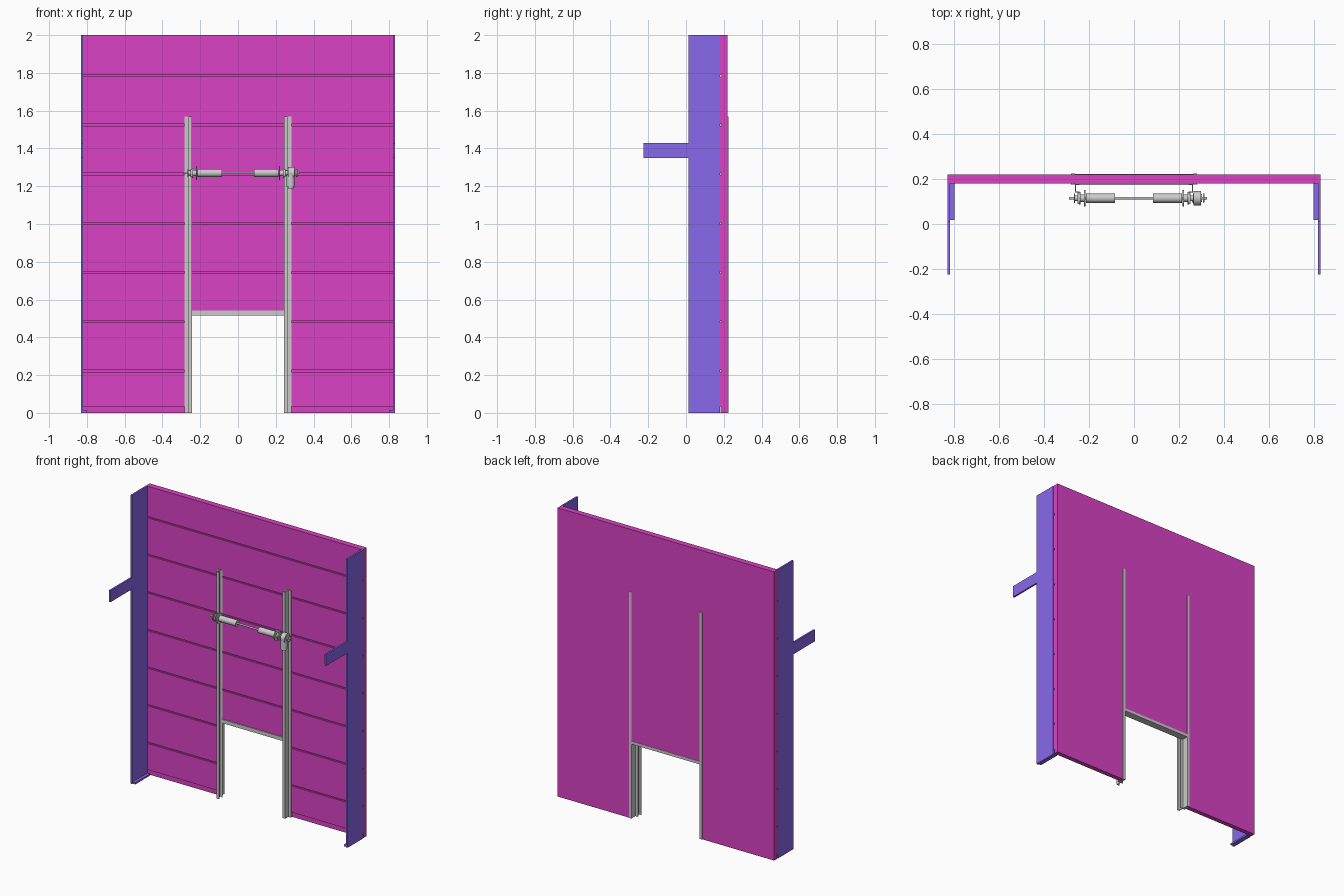
import bpy, bmesh, math
from mathutils import Matrix, Vector

if "Cube" in bpy.data.objects:
    bpy.data.objects.remove(bpy.data.objects["Cube"])


def material(name, rgb):
    m = bpy.data.materials.new(name)
    m.diffuse_color = (*rgb, 1)
    m.use_nodes = True
    m.node_tree.nodes["Principled BSDF"].inputs["Base Color"].default_value = m.diffuse_color
    return m


MAGENTA = material("magenta", (0.70, 0.055, 0.55))
BLUE = material("blue", (0.25, 0.14, 0.83))


def finish(name, bm, mat=None, smooth=False):
    me = bpy.data.meshes.new(name)
    bm.to_mesh(me)
    bm.free()
    ob = bpy.data.objects.new(name, me)
    bpy.context.collection.objects.link(ob)
    if mat:
        me.materials.append(mat)
    if smooth:
        bpy.ops.object.select_all(action='DESELECT')
        ob.select_set(True)
        bpy.context.view_layer.objects.active = ob
        bpy.ops.object.shade_smooth_by_angle(angle=math.radians(35))
    return ob


def boxes(name, items, mat=None):
    """One object from boxes given as (x0, x1, y0, y1, z0, z1)."""
    bm = bmesh.new()
    for x0, x1, y0, y1, z0, z1 in items:
        c = Vector(((x0 + x1) / 2, (y0 + y1) / 2, (z0 + z1) / 2))
        size = (abs(x1 - x0), abs(y1 - y0), abs(z1 - z0), 1)
        bmesh.ops.create_cube(bm, size=1, matrix=Matrix.Translation(c) @ Matrix.Diagonal(size))
    return finish(name, bm, mat)


def cylinders(name, items, axis='X', y=0.115):
    """One object from cylinders given as (start, end, radius) along an axis."""
    bm = bmesh.new()
    for a, b, r, *off in items:
        if axis == 'X':
            m = Matrix.Translation(((a + b) / 2, y, 1.27)) @ Matrix.Rotation(math.pi / 2, 4, 'Y')
        else:
            m = Matrix.Translation((off[0], y, (a + b) / 2))
        bmesh.ops.create_cone(bm, cap_ends=True, segments=24, radius1=r, radius2=r,
                              depth=abs(b - a), matrix=m)
    return finish(name, bm, smooth=True)


# Wall backing sheet with the doorway left open (one outline, extruded)
outline = [(-.83, 0), (-.264, 0), (-.264, .53), (.264, .53), (.264, 0), (.83, 0), (.83, 2), (-.83, 2)]
bm = bmesh.new()
face = bm.faces.new([bm.verts.new((x, .189, z)) for x, z in outline])
ext = bmesh.ops.extrude_face_region(bm, geom=[face])
bmesh.ops.translate(bm, vec=(0, .032, 0),
                    verts=[g for g in ext['geom'] if isinstance(g, bmesh.types.BMVert)])
bmesh.ops.recalc_face_normals(bm, faces=bm.faces)
finish("wall_sheet", bm, MAGENTA)

# Horizontal planks with open grooves between them
edges = [.03] + [.222 + .2605 * i for i in range(7)] + [2.005]
for i, (lo, hi) in enumerate(zip(edges, edges[1:])):
    z0, z1 = lo + .005, hi - .005
    if z0 > .53:
        parts = [(-.83, .83, .18, .19, z0, z1)]
    else:
        parts = [(-.83, -.264, .18, .19, z0, z1), (.264, .83, .18, .19, z0, z1)]
        if z1 > .54:
            parts.append((-.264, .264, .18, .19, .53, z1))
    boxes(f"plank_{i + 1}", parts, MAGENTA)

for side, s in (("left", -1), ("right", 1)):
    # Side plate, foot and forward arm
    boxes(f"side_post_{side}", [(s * .82, s * .832, .012, .18, 0, 2),
                                (s * .80, s * .82, .018, .18, 0, .012)], BLUE)
    boxes(f"side_arm_{side}", [(s * .82, s * .832, -.225, .012, 1.35, 1.43)], BLUE)
    # Door track: flange, web, front lip and the strip showing behind the wall
    boxes(f"door_track_{side}", [(s * .243, s * .283, .175, .179, 0, 1.57),
                                 (s * .259, s * .263, .14, .175, 0, 1.57),
                                 (s * .243, s * .263, .14, .144, 0, 1.57)])
    boxes(f"door_jamb_{side}", [(s * .262, s * .281, .179, .225, 0, 1.57)])
    # Spring with end collars
    cylinders(f"spring_{side}", [(s * .085, s * .215, .021)])
    # Cable drum: two discs, hub and outer bearing
    cylinders(f"cable_drum_{side}", [(s * .216, s * .223, .036), (s * .223, s * .238, .017),
                                     (s * .238, s * .245, .027), (s * .245, s * .262, .013),
                                     (s * .262, s * .267, .022)])
    boxes(f"bearing_bracket_{side}", [(s * .246, s * .252, .09, .142, 1.25, 1.29)])

# Lintel over the doorway
boxes("lintel", [(-.262, .262, .173, .179, .515, .541), (-.262, .262, .179, .223, .515, .535)])

# Shaft and hanging motor
cylinders("shaft", [(-.29, .325, .006)])
cylinders("motor_gearbox", [(.266, .298, .032), (.298, .303, .018), (.308, .314, .020)])
cylinders("motor_body", [(1.195, 1.262, .021, .279), (1.188, 1.197, .015, .279)], axis='Z', y=.105)
